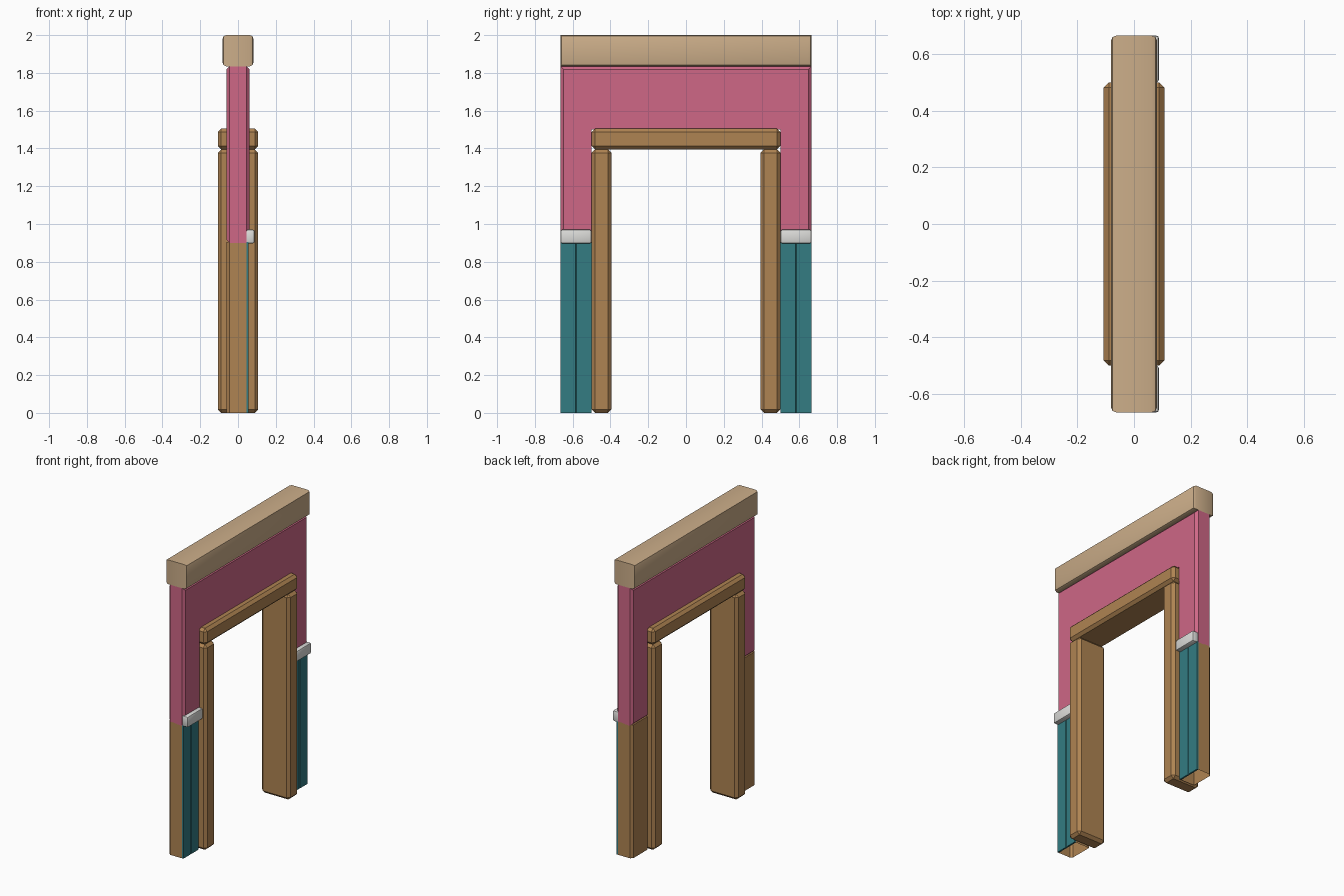
import bpy, bmesh, math
from mathutils import Vector

if "Cube" in bpy.data.objects:
    bpy.data.objects.remove(bpy.data.objects["Cube"])


def material(name, rgb):
    m = bpy.data.materials.new(name)
    m.diffuse_color = (*rgb, 1)
    m.use_nodes = True
    m.node_tree.nodes["Principled BSDF"].inputs["Base Color"].default_value = m.diffuse_color
    return m


TAN = material("pale wood", (0.60, 0.42, 0.25))
PINK = material("pink plaster", (0.62, 0.135, 0.24))
BROWN = material("brown wood", (0.43, 0.23, 0.085))
TEAL = material("teal panel", (0.033, 0.20, 0.225))
WHITE = material("off white trim", (0.72, 0.72, 0.70))


def prism(name, mat, pts, axis, lo, hi, bevel=0, rule=None, segs=1, open_bottom=False, smooth=False):
    """Extrude a 2D outline along an axis, then bevel the edges that fit a rule."""
    def place(p, t):
        return Vector((t, p[0], p[1])) if axis == "x" else Vector((p[0], p[1], t))
    bm = bmesh.new()
    a = [bm.verts.new(place(p, lo)) for p in pts]
    b = [bm.verts.new(place(p, hi)) for p in pts]
    n = len(pts)
    bm.faces.new(a)
    bm.faces.new(b)
    for i in range(n):
        j = (i + 1) % n
        bm.faces.new((a[i], a[j], b[j], b[i]))
    bmesh.ops.recalc_face_normals(bm, faces=bm.faces)
    if bevel:
        edges = [e for e in bm.edges if rule is None or
                 rule((e.verts[0].co + e.verts[1].co) / 2, e.verts[1].co - e.verts[0].co)]
        bmesh.ops.bevel(bm, geom=edges, offset=bevel, segments=segs, profile=0.5,
                        affect='EDGES', clamp_overlap=True)
    if open_bottom:
        low = [f for f in bm.faces if f.normal.z < -0.9 and f.calc_center_median().z < 0.001]
        bmesh.ops.delete(bm, geom=low, context='FACES')
    me = bpy.data.meshes.new(name)
    bm.to_mesh(me)
    bm.free()
    me.materials.append(mat)
    ob = bpy.data.objects.new(name, me)
    bpy.context.collection.objects.link(ob)
    if smooth:
        bpy.ops.object.select_all(action='DESELECT')
        ob.select_set(True)
        bpy.context.view_layer.objects.active = ob
        bpy.ops.object.shade_smooth_by_angle(angle=math.radians(35))
    return ob


def rect(a0, a1, b0, b1):
    return [(a0, b0), (a1, b0), (a1, b1), (a0, b1)]


# Top beam: long and upright edges rounded
prism("top_beam", TAN, rect(-0.665, 0.665, 1.835, 2.0), "x", -0.082, 0.082, 0.02,
      lambda c, d: abs(d.x) < 1e-5, 2, smooth=True)

# Upper wall: an upside-down U, chamfered on its outer outline
wall = [(-0.665, 0.9), (-0.5, 0.9), (-0.5, 1.5), (0.5, 1.5),
        (0.5, 0.9), (0.665, 0.9), (0.665, 1.835), (-0.665, 1.835)]
prism("upper_wall", PINK, wall, "x", -0.06, 0.06, 0.016,
      lambda c, d: abs(d.x) < 1e-5 and (abs(c.y) > 0.66 or c.z > 1.8 or c.z < 0.91))

# Door lintel
prism("door_lintel", BROWN, rect(-0.5, 0.5, 1.395, 1.505), "x", -0.107, 0.107, 0.018)

for s, side in ((-1, "front"), (1, "back")):
    # Door post
    prism(side + "_door_post", BROWN, rect(s * 0.395, s * 0.5, 0, 1.395), "x", -0.107, 0.107, 0.018)
    # Lower wall, open underneath
    prism(side + "_lower_wall", BROWN,
          [(-0.06, s * 0.5), (-0.06, s * 0.65), (-0.045, s * 0.665), (0.045, s * 0.665), (0.045, s * 0.5)],
          "z", 0, 0.905, open_bottom=True)
    # Teal boards with a shallow groove between them
    prism(side + "_panel", TEAL,
          [(0.044, s * 0.5), (0.055, s * 0.5), (0.055, s * 0.579), (0.050, s * 0.5825),
           (0.055, s * 0.586), (0.055, s * 0.665), (0.044, s * 0.665)], "z", 0, 0.905)
    # Rail capping the boards
    prism(side + "_panel_rail", WHITE, rect(s * 0.5, s * 0.665, 0.897, 0.97), "x", 0.04, 0.088, 0.01,
          None, 2, smooth=True)
